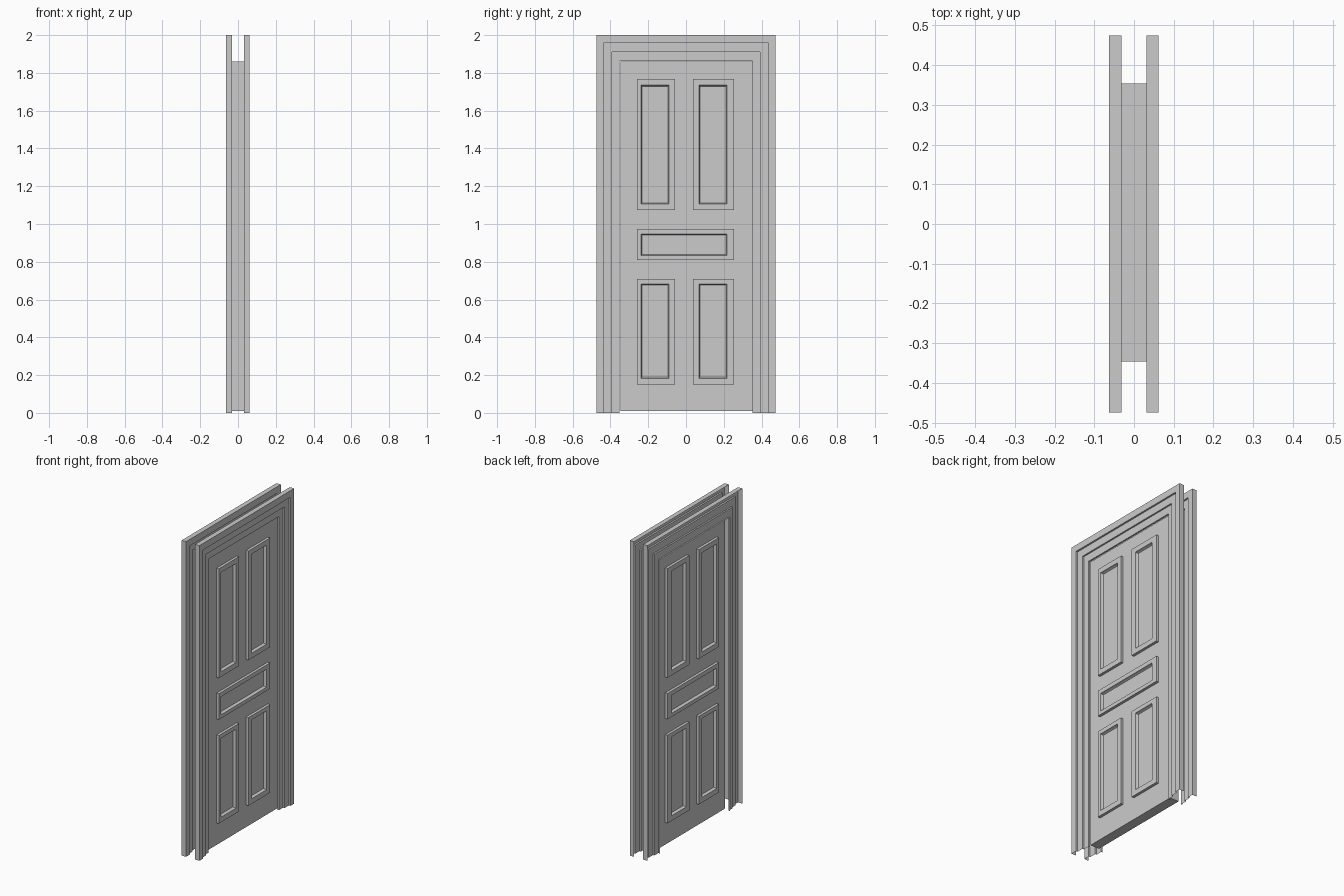
import bpy, bmesh

if "Cube" in bpy.data.objects:
    bpy.data.objects.remove(bpy.data.objects["Cube"])


def new_object(name, bm):
    bmesh.ops.recalc_face_normals(bm, faces=bm.faces[:])
    mesh = bpy.data.meshes.new(name)
    bm.to_mesh(mesh)
    bm.free()
    obj = bpy.data.objects.new(name, mesh)
    bpy.context.collection.objects.link(obj)
    return obj


def skin(name, rows, closed):
    """Join successive point rows with quads; closed rows are loops."""
    bm = bmesh.new()
    rows = [[bm.verts.new(p) for p in row] for row in rows]
    for a, b in zip(rows, rows[1:]):
        n = len(a)
        for i in range(n if closed else n - 1):
            j = (i + 1) % n
            bm.faces.new((a[i], a[j], b[j], b[i]))
    return new_object(name, bm)


def box(name, x0, x1, y0, y1, z0, z1):
    bm = bmesh.new()
    bmesh.ops.create_cube(bm, size=1)
    for v in bm.verts:
        v.co = ((x0 + x1) / 2 + v.co.x * (x1 - x0),
                (y0 + y1) / 2 + v.co.y * (y1 - y0),
                (z0 + z1) / 2 + v.co.z * (z1 - z0))
    return new_object(name, bm)


# Door slab
FRONT, BACK = 0.031, -0.032
box("door_slab", BACK, FRONT, -0.346, 0.354, 0.01, 1.86)

# Stepped door casing: open-backed shell, same orientation on both sides
# profile: (half width, top height, depth)
profile = [(0.475, 2.0, 0.0), (0.475, 2.0, 0.031), (0.437, 1.958, 0.031),
           (0.437, 1.958, 0.02), (0.393, 1.911, 0.02), (0.393, 1.911, 0.01),
           (0.352, 1.863, 0.01), (0.352, 1.863, 0.0)]
for name, base in (("casing_front", 0.031), ("casing_back", -0.063)):
    rows = [[(base + d, -w, 0), (base + d, -w, h), (base + d, w, h), (base + d, w, 0)]
            for w, h, d in profile]
    skin(name, rows, closed=False)

# Raised panel mouldings: outer and inner rectangles (y0, y1, z0, z1)
columns = {"left": (-0.26, -0.058, -0.238, -0.09),
           "right": (0.037, 0.254, 0.069, 0.217)}
levels = {"upper": (1.074, 1.767, 1.106, 1.735),
          "lower": (0.15, 0.709, 0.183, 0.683)}
panels = {"middle": ((-0.26, 0.254, 0.81, 0.974), (-0.238, 0.217, 0.833, 0.947))}
for cn, c in columns.items():
    for ln, l in levels.items():
        panels[f"{ln}_{cn}"] = (c[:2] + l[:2], c[2:] + l[2:])


def rect(x, r, inset=0.0):
    y0, y1, z0, z1 = r
    y0, y1, z0, z1 = y0 + inset, y1 - inset, z0 + inset, z1 - inset
    return [(x, y0, z0), (x, y1, z0), (x, y1, z1), (x, y0, z1)]


for side, face, s in (("front", FRONT, 1), ("back", BACK, -1)):
    for name, (outer, inner) in panels.items():
        rows = [rect(face, outer), rect(face + s * 0.017, outer),
                rect(face + s * 0.017, inner), rect(face + s * 0.006, inner, 0.003),
                rect(face, inner, 0.006), rect(face, outer)]
        skin(f"moulding_{name}_{side}", rows, closed=True)
